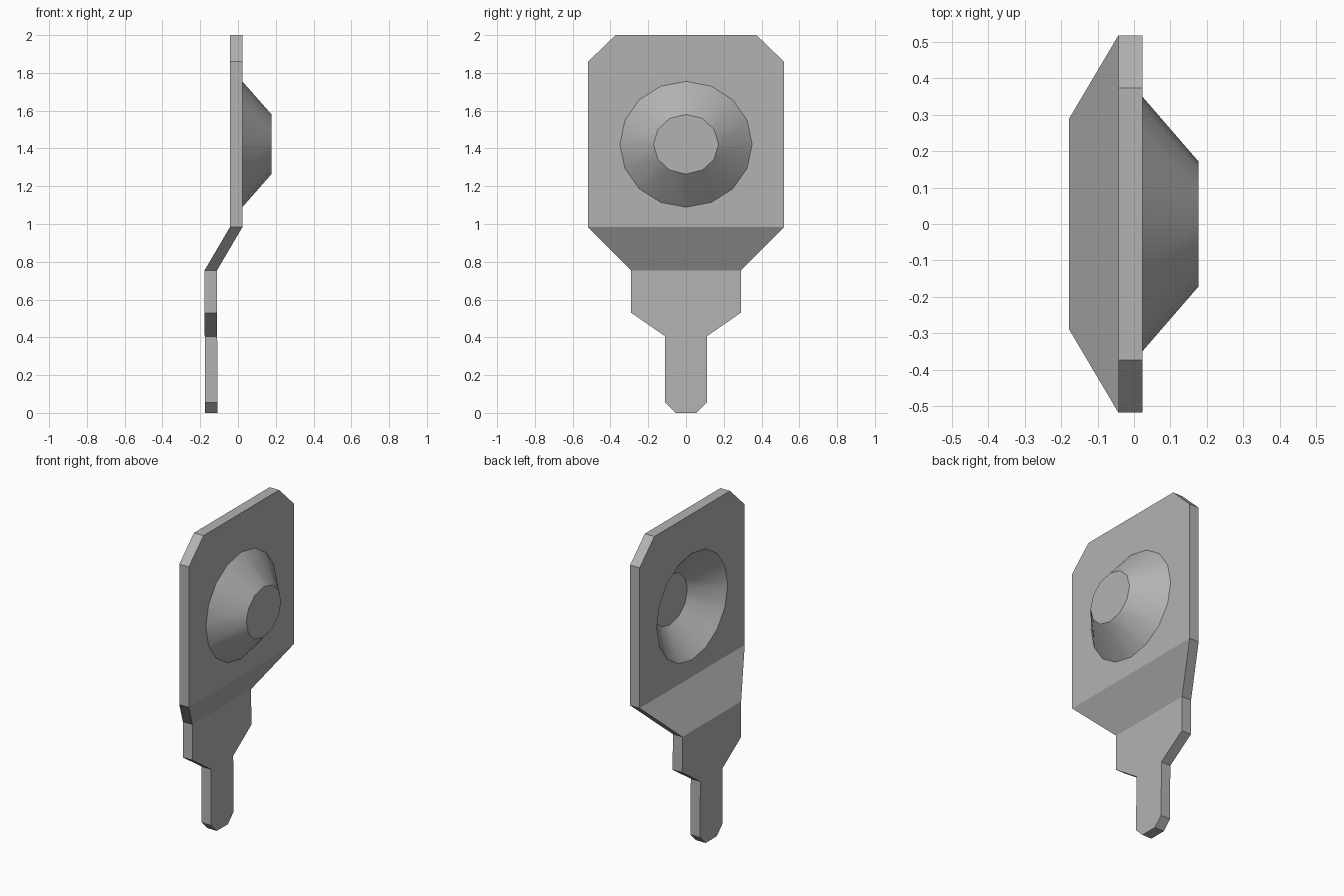
import bpy, bmesh, math

cube = bpy.data.objects.get("Cube")
if cube:
    bpy.data.objects.remove(cube, do_unlink=True)

THICK = 0.066            # sheet thickness along x
FACE_X, BOSS_X = 0.023, 0.177
BOSS_Z = 1.422

mat = bpy.data.materials.new("plain grey")
mat.use_nodes = True
grey = (0.45, 0.45, 0.45, 1)
mat.diffuse_color = grey
mat.node_tree.nodes["Principled BSDF"].inputs["Base Color"].default_value = grey

bm = bmesh.new()


def row(x, half, z):
    """Mirrored pair of points across y = 0."""
    return bm.verts.new((x, -half, z)), bm.verts.new((x, half, z))


def ring(x, ry, rz, n):
    return [bm.verts.new((x, ry * math.cos(math.tau * k / n),
                          BOSS_Z + rz * math.sin(math.tau * k / n))) for k in range(n)]


def loop_edges(verts):
    return [bm.edges.new((verts[k - 1], verts[k])) for k in range(len(verts))]


# Rows of the sheet from top to bottom: x, half width, z
rows = [row(*r) for r in [
    (FACE_X, 0.373, 2.0), (FACE_X, 0.518, 1.86), (FACE_X, 0.518, 0.983),
    (-0.112, 0.29, 0.753), (-0.111, 0.29, 0.53), (-0.110, 0.11, 0.405),
    (-0.108, 0.11, 0.055), (-0.108, 0.055, 0.0)]]

# Upper plate with a round opening for the pressed boss
outer = ring(FACE_X, 0.35, 0.333, 16)
inner = ring(BOSS_X, 0.172, 0.158, 12)
outline = [r[0] for r in rows[:3]] + [r[1] for r in reversed(rows[:3])]
bmesh.ops.triangle_fill(bm, use_beauty=True, normal=(1, 0, 0),
                        edges=loop_edges(outline) + loop_edges(outer))

# Sloped neck, shoulders and narrow tail
for (a, b), (c, d) in zip(rows[2:], rows[3:]):
    bm.faces.new((a, c, d, b))

# Boss: flat cap and smooth conical wall between rings of 16 and 12 points
bm.faces.new(inner)
i = j = 0
while i < 16 or j < 12:
    if (i + 1) / 16 <= (j + 1) / 12:
        tri = (outer[i % 16], outer[(i + 1) % 16], inner[j % 12])
        i += 1
    else:
        tri = (outer[i % 16], inner[(j + 1) % 12], inner[j % 12])
        j += 1
    bm.faces.new(tri).smooth = True

# Give the sheet its thickness, which leaves the boss hollow behind
ext = bmesh.ops.extrude_face_region(bm, geom=bm.faces[:], use_keep_orig=True)
for v in ext["geom"]:
    if isinstance(v, bmesh.types.BMVert):
        v.co.x -= THICK
bmesh.ops.recalc_face_normals(bm, faces=bm.faces[:])

# Only the conical wall is smooth
for f in bm.faces:
    c = f.calc_center_median()
    f.smooth = c.z > 1 and 0.1 < abs(f.normal.x) < 0.98 and abs(c.y) < 0.36 and c.z < 1.8

mesh = bpy.data.meshes.new("stamped_plate")
bm.to_mesh(mesh)
bm.free()
mesh.materials.append(mat)
plate = bpy.data.objects.new("stamped_plate", mesh)
bpy.context.collection.objects.link(plate)
